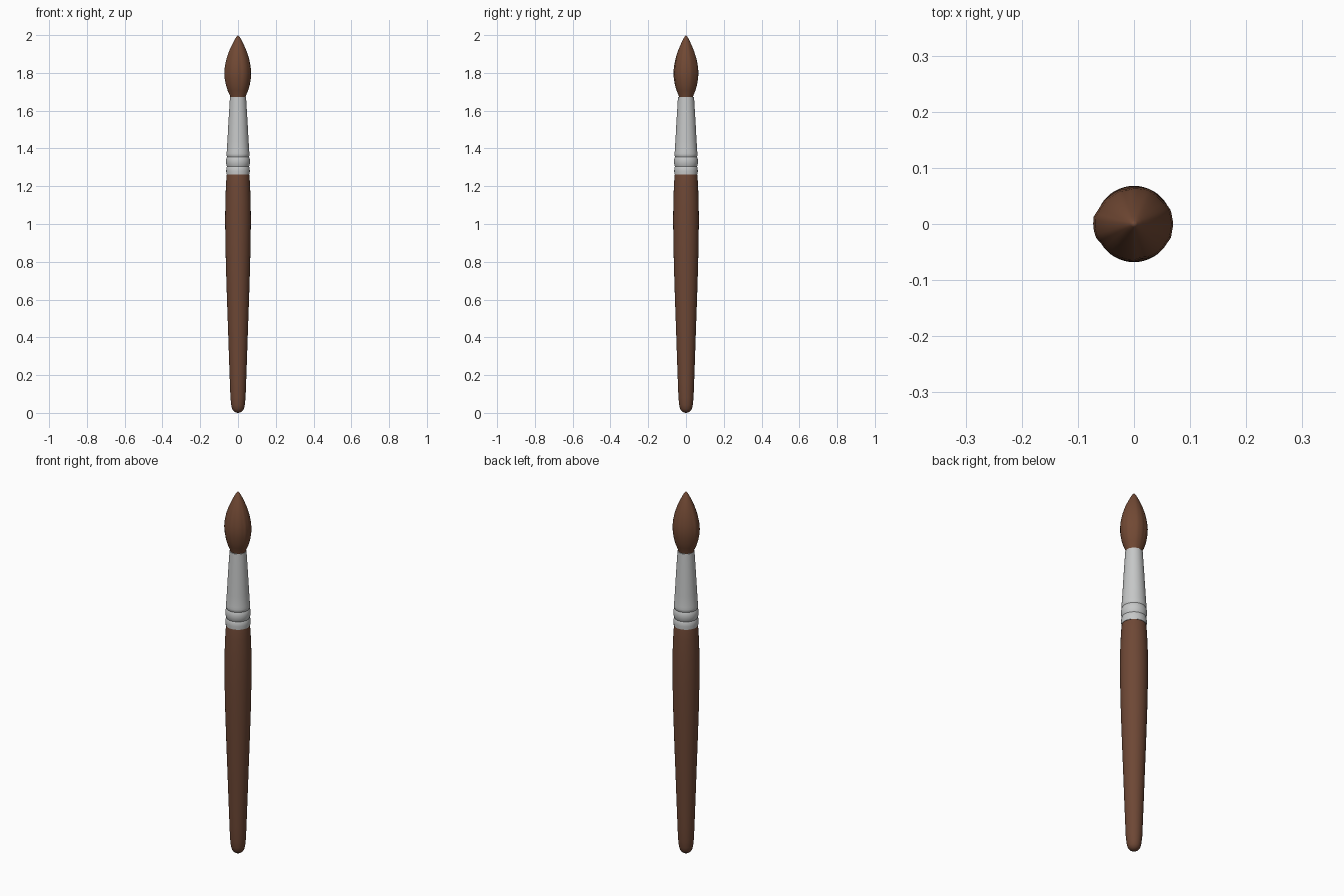
import bpy, bmesh, math, random

if "Cube" in bpy.data.objects:
    bpy.data.objects.remove(bpy.data.objects["Cube"])

random.seed(4)


def material(name, rgb):
    m = bpy.data.materials.new(name)
    m.diffuse_color = (*rgb, 1)
    m.use_nodes = True
    m.node_tree.nodes["Principled BSDF"].inputs["Base Color"].default_value = m.diffuse_color
    return m


wood = material("brown wood", (0.155, 0.064, 0.036))
hair = material("brown hair", (0.165, 0.066, 0.034))
metal = material("silver metal", (0.56, 0.57, 0.57))


def lathe(name, profile, mat, segments=48, shape=None, angle=40):
    """Revolve (radius, z) points about z; shape(a, z) gives x and y factors."""
    bm = bmesh.new()
    rings = []
    for r, z in profile:
        if r == 0:
            rings.append([bm.verts.new((0, 0, z))])
            continue
        ring = []
        for i in range(segments):
            a = 2 * math.pi * i / segments
            fx, fy = shape(a, z) if shape else (1, 1)
            ring.append(bm.verts.new((r * fx * math.cos(a), r * fy * math.sin(a), z)))
        rings.append(ring)
    for lo, hi in zip(rings, rings[1:]):
        for i in range(segments):
            j = (i + 1) % segments
            if len(lo) == 1:
                bm.faces.new((lo[0], hi[j], hi[i]))
            elif len(hi) == 1:
                bm.faces.new((lo[i], lo[j], hi[0]))
            else:
                bm.faces.new((lo[i], lo[j], hi[j], hi[i]))
    me = bpy.data.meshes.new(name)
    bm.to_mesh(me)
    bm.free()
    me.materials.append(mat)
    ob = bpy.data.objects.new(name, me)
    bpy.context.collection.objects.link(ob)
    bpy.context.view_layer.objects.active = ob
    ob.select_set(True)
    bpy.ops.object.shade_smooth_by_angle(angle=math.radians(angle))
    ob.select_set(False)
    return ob


# Handle: rounded butt, long swelling taper, closed top inside the ferrule
lathe("handle", [
    (0, 0), (0.012, 0.002), (0.023, 0.009), (0.031, 0.021), (0.036, 0.042),
    (0.040, 0.08), (0.043, 0.16), (0.048, 0.30), (0.053, 0.45), (0.059, 0.62),
    (0.064, 0.78), (0.067, 0.92), (0.068, 1.02), (0.067, 1.12), (0.064, 1.20),
    (0.061, 1.25), (0.058, 1.27), (0, 1.275)], wood)

# Ferrule: crimped collar with two beads, then a tapering sleeve
lathe("ferrule", [
    (0.057, 1.262), (0.0615, 1.262), (0.0625, 1.28), (0.0615, 1.297),
    (0.058, 1.304), (0.061, 1.311), (0.0635, 1.325), (0.0635, 1.337),
    (0.061, 1.35), (0.058, 1.356), (0.061, 1.363), (0.0615, 1.372),
    (0.0595, 1.385), (0.056, 1.44), (0.050, 1.55), (0.0425, 1.672),
    (0.038, 1.672), (0.038, 1.64)], metal)

# Bristles: slightly flattened, fluted teardrop
flutes = [random.uniform(-1, 1) for _ in range(32)]


def tuft(a, z):
    t = (z - 1.65) / 0.35
    depth = 0.035 * math.sin(math.pi * max(0, min(1, t)))
    k = a / (2 * math.pi) * 32
    i = int(k + 1e-6)
    f = k - i
    d = flutes[i % 32] * (1 - f) + flutes[(i + 1) % 32] * f
    s = 1 + depth * d
    return 1.03 * s, 0.94 * s


lathe("bristles", [
    (0, 1.645), (0.035, 1.645), (0.041, 1.68), (0.052, 1.705), (0.061, 1.735),
    (0.067, 1.77), (0.069, 1.80), (0.066, 1.835), (0.058, 1.875),
    (0.045, 1.915), (0.030, 1.95), (0.015, 1.98), (0.006, 1.994), (0, 2.0)],
    hair, segments=64, shape=tuft)
